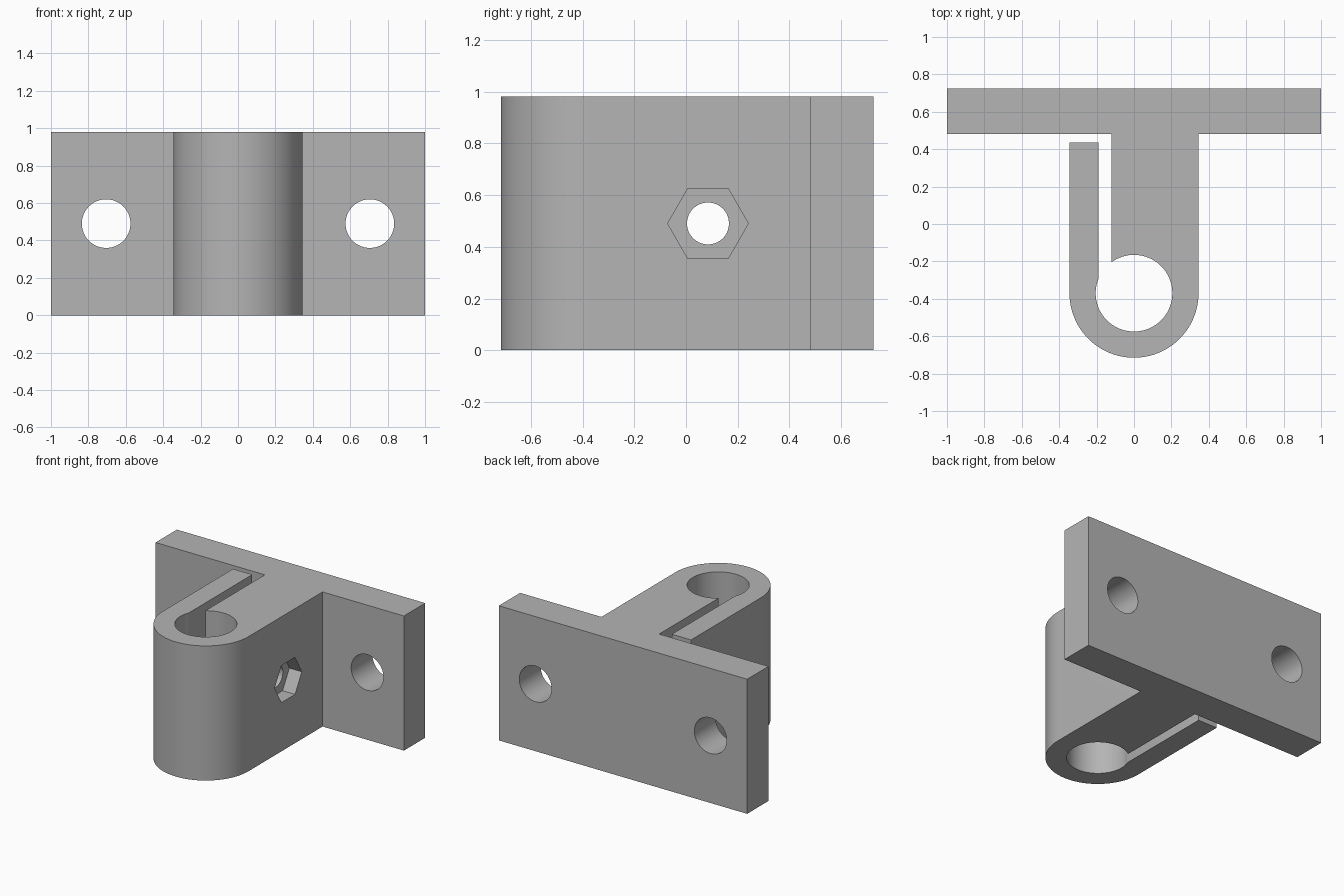
import bpy, bmesh
from math import sin, cos, acos, pi, radians
from mathutils import Matrix

if "Cube" in bpy.data.objects:
    bpy.data.objects.remove(bpy.data.objects["Cube"])

HEIGHT = 0.98
MID = HEIGHT / 2
BORE_Y, BORE_R, OUTER_R = -0.37, 0.205, 0.345
SLOT_RIGHT, SLOT_LEFT = -0.12, -0.19

grey = bpy.data.materials.new("plain grey")
grey.use_nodes = True
colour = (0.46, 0.46, 0.46, 1)
grey.diffuse_color = colour
grey.node_tree.nodes["Principled BSDF"].inputs["Base Color"].default_value = colour


def arc(radius, start, end, steps):
    angles = [start + (end - start) * i / steps for i in range(steps + 1)]
    return [(radius * cos(a), BORE_Y + radius * sin(a)) for a in angles]


def add_object(name, bm):
    bmesh.ops.recalc_face_normals(bm, faces=bm.faces)
    mesh = bpy.data.meshes.new(name)
    bm.to_mesh(mesh)
    bm.free()
    mesh.materials.append(grey)
    obj = bpy.data.objects.new(name, mesh)
    bpy.context.collection.objects.link(obj)
    return obj


def cutter(name, radius, depth, location, axis, sides=64):
    """Prism lying along the x or y axis."""
    bm = bmesh.new()
    turn = Matrix.Rotation(pi / 2, 4, "Y" if axis == "x" else "X")
    bmesh.ops.create_cone(bm, cap_ends=True, segments=sides, radius1=radius,
                          radius2=radius, depth=depth,
                          matrix=Matrix.Translation(location) @ turn)
    obj = add_object(name, bm)
    obj.hide_render = True
    return obj


# Plan outline: mounting plate, slot, bore, clamp arm and rounded nose
outline = [(-1, 0.725), (-1, 0.48), (SLOT_RIGHT, 0.48)]
outline += arc(BORE_R, acos(SLOT_RIGHT / BORE_R), acos(SLOT_LEFT / BORE_R) - 2 * pi, 72)
outline += [(SLOT_LEFT, 0.435), (-OUTER_R, 0.435)]
outline += arc(OUTER_R, pi, 2 * pi, 48)
outline += [(OUTER_R, 0.48), (1, 0.48), (1, 0.725)]

bm = bmesh.new()
base = bm.faces.new([bm.verts.new((x, y, 0)) for x, y in outline])
top = bmesh.ops.extrude_face_region(bm, geom=[base])
bmesh.ops.translate(bm, vec=(0, 0, HEIGHT),
                    verts=[v for v in top["geom"] if isinstance(v, bmesh.types.BMVert)])
bracket = add_object("clamp_bracket", bm)

# Plate screw holes, clamp bolt hole and hexagonal nut pocket
cutters = [cutter("screw_hole_cutter", 0.13, 1, (side * 0.705, 0.6, MID), "y")
           for side in (-1, 1)]
cutters.append(cutter("bolt_hole_cutter", 0.081, 2, (0, 0.085, MID), "x"))
cutters.append(cutter("nut_pocket_cutter", 0.156, 0.2, (OUTER_R, 0.085, MID), "x", 6))

for tool in cutters:
    mod = bracket.modifiers.new(tool.name, "BOOLEAN")
    mod.operation = "DIFFERENCE"
    mod.solver = "EXACT"
    mod.object = tool

# Bake the cuts and drop the helpers
bpy.context.view_layer.update()
graph = bpy.context.evaluated_depsgraph_get()
cut_mesh = bpy.data.meshes.new_from_object(bracket.evaluated_get(graph))
bracket.modifiers.clear()
bracket.data = cut_mesh
for tool in cutters:
    bpy.data.objects.remove(tool)

bpy.ops.object.select_all(action="DESELECT")
bracket.select_set(True)
bpy.context.view_layer.objects.active = bracket
bpy.ops.object.shade_smooth_by_angle(angle=radians(30))
